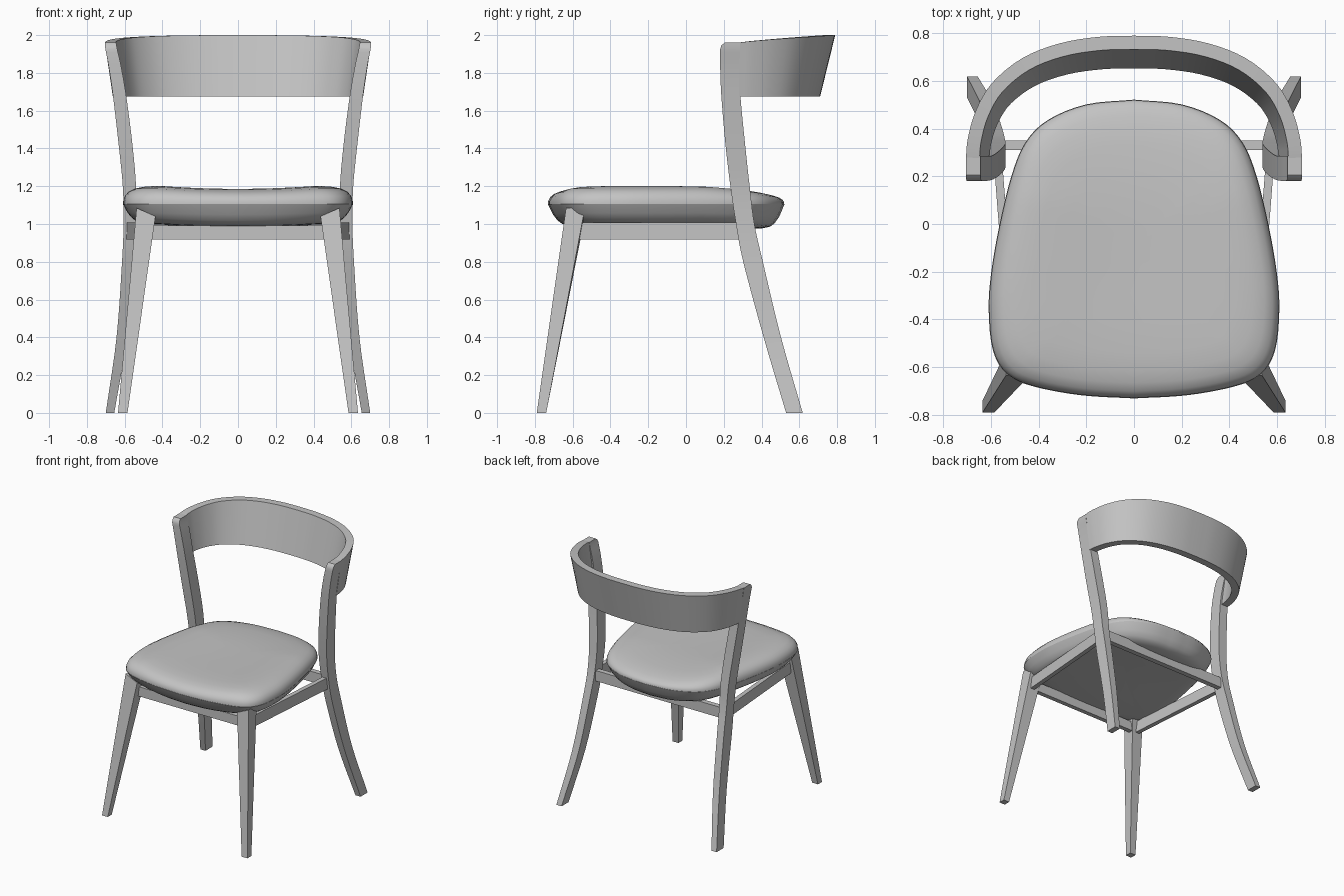
import bpy, bmesh, math
from mathutils import Vector

cube = bpy.data.objects.get("Cube")
if cube:
    bpy.data.objects.remove(cube)

grey = bpy.data.materials.new("plain grey")
grey.use_nodes = True
COLOUR = (0.55, 0.55, 0.55, 1)
grey.diffuse_color = COLOUR
grey.node_tree.nodes["Principled BSDF"].inputs["Base Color"].default_value = COLOUR


def spline(points, steps):
    """Catmull-Rom curve through the points."""
    p = [Vector(q) for q in points]
    p = [2 * p[0] - p[1]] + p + [2 * p[-1] - p[-2]]
    out = []
    for i in range(1, len(p) - 2):
        a, b, c, d = p[i - 1:i + 3]
        for k in range(steps):
            t = k / steps
            out.append(0.5 * (2 * b + (c - a) * t + (2 * a - 5 * b + 4 * c - d) * t ** 2
                              + (3 * b - a - 3 * c + d) * t ** 3))
    return out + [p[-2]]


def loft(name, rings, angle=35):
    """Skin a list of equal rings and cap both ends."""
    bm = bmesh.new()
    loops = [[bm.verts.new(v) for v in ring] for ring in rings]
    n = len(loops[0])
    for a, b in zip(loops, loops[1:]):
        for i in range(n):
            j = (i + 1) % n
            bm.faces.new((a[i], a[j], b[j], b[i]))
    bm.faces.new(loops[0][::-1])
    bm.faces.new(loops[-1])
    bmesh.ops.recalc_face_normals(bm, faces=bm.faces)
    mesh = bpy.data.meshes.new(name)
    bm.to_mesh(mesh)
    bm.free()
    mesh.materials.append(grey)
    obj = bpy.data.objects.new(name, mesh)
    bpy.context.collection.objects.link(obj)
    bpy.context.view_layer.objects.active = obj
    obj.select_set(True)
    bpy.ops.object.shade_smooth_by_angle(angle=math.radians(angle))
    obj.select_set(False)


def rect(x0, x1, y0, y1, z, side):
    return [(side * x, y, z) for x, y in ((x0, y0), (x1, y0), (x1, y1), (x0, y1))]


def beam(name, a, b, width, z0, z1):
    """Upright board between two plan points."""
    a, b = Vector(a), Vector(b)
    d = (b - a).normalized() * width / 2
    n = Vector((-d.y, d.x))
    loft(name, [[(*(p + n), z0), (*(p - n), z0), (*(p - n), z1), (*(p + n), z1)] for p in (a, b)])


# Upholstered seat: scaled copies of one rounded outline
half = spline([(0, .52), (.2, .5), (.36, .435), (.455, .34), (.513, .2), (.562, 0), (.597, -.2),
               (.608, -.36), (.59, -.53), (.53, -.63), (.42, -.68), (.22, -.717), (0, -.73)], 4)
outline = half + [Vector((-p.x, p.y)) for p in half[-2:0:-1]]
centre = Vector((0, -.1))
SEAM = 1.106


def seat_ring(scale, z, dish, drop):
    """Dish lowers the middle; drop lowers the rear. Both fade out towards the seam."""
    fade = min(1, abs(z - SEAM) / .085)
    ring = []
    for p in outline:
        q = centre + (p - centre) * scale
        sag = dish * max(0, 1 - (q.x / .42) ** 2) + drop * max(0, q.y - .1)
        ring.append((q.x, q.y, z - fade * sag))
    return ring


cushion = [(1, SEAM), (.999, 1.125), (.985, 1.148), (.955, 1.17), (.9, 1.187), (.82, 1.197),
           (.7, 1.202), (.5, 1.202), (.3, 1.201), (.1, 1.2), (.01, 1.2)]
shell = [(.01, .998), (.4, .998), (.74, .999), (.82, 1.003), (.88, 1.013), (.92, 1.03),
         (.96, 1.058), (1.003, SEAM), (.9, SEAM + .002)]
loft("seat_cushion", [seat_ring(*r, .016, .06) for r in cushion], angle=60)
loft("seat_underside", [seat_ring(*r, .013, .04) for r in shell])

# Rear legs: rows of inner x, outer x, front y, back y, height
rear = [(.655, .70, .53, .618, 0), (.588, .643, .411, .503, .4), (.555, .614, .303, .407, .8),
        (.543, .606, .265, .362, 1), (.54, .61, .235, .337, 1.2), (.56, .633, .208, .312, 1.43),
        (.592, .662, .187, .288, 1.68), (.618, .684, .181, .285, 1.83), (.639, .702, .181, .285, 1.925)]
columns = []
for column in range(4):
    columns.append([v.x for v in spline([(r[column], r[4]) for r in rear], 5)])
heights = [v.y for v in spline([(r[4], r[4]) for r in rear], 5)]

for side, label in ((1, "left"), (-1, "right")):
    # Rear leg, rounded over at the top front
    rings = [rect(*c, side) for c in zip(*columns, heights)]
    rings += [rect(.643, .704, .187, .285, 1.945, side), rect(.645, .705, .205, .285, 1.96, side)]
    loft("rear_leg_" + label, rings)
    # Tapered front leg with its top cut at a slant
    top = [(x, y, 1.04 + .045 * (side * x - .437) / .1) for x, y, z in rect(.437, .537, -.635, -.535, 0, side)]
    loft("front_leg_" + label, [rect(.585, .635, -.79, -.74, 0, side), top])
    beam("side_rail_" + label, (side * .505, -.58), (side * .575, .32), .035, .917, 1.007)

beam("front_rail", (-.49, -.58), (.49, -.58), .035, .917, .992)
beam("back_rail", (-.56, .33), (.56, .33), .04, .917, 1.0)

# Curved, leaning backrest: outer points along the top edge
arc = spline([(.705, .28), (.697, .36), (.664, .475), (.595, .592), (.47, .695), (.315, .757),
              (.15, .785), (0, .79)], 4)
arc += [Vector((-p.x, p.y)) for p in arc[-2::-1]]
band = []
for i, p in enumerate(arc):
    t = (arc[min(i + 1, len(arc) - 1)] - arc[max(i - 1, 0)]).normalized()
    inward = Vector((-t.y, t.x)) * .057
    rise = max(0, (p.y - .28) / .51)
    low = Vector((p.x * .94, p.y - .08 * rise))
    top = 1.96 + .04 * rise ** .8
    band.append([(*low, 1.674), (*(low + inward), 1.674), (*(p + inward), top), (*p, top)])
loft("backrest", band)
